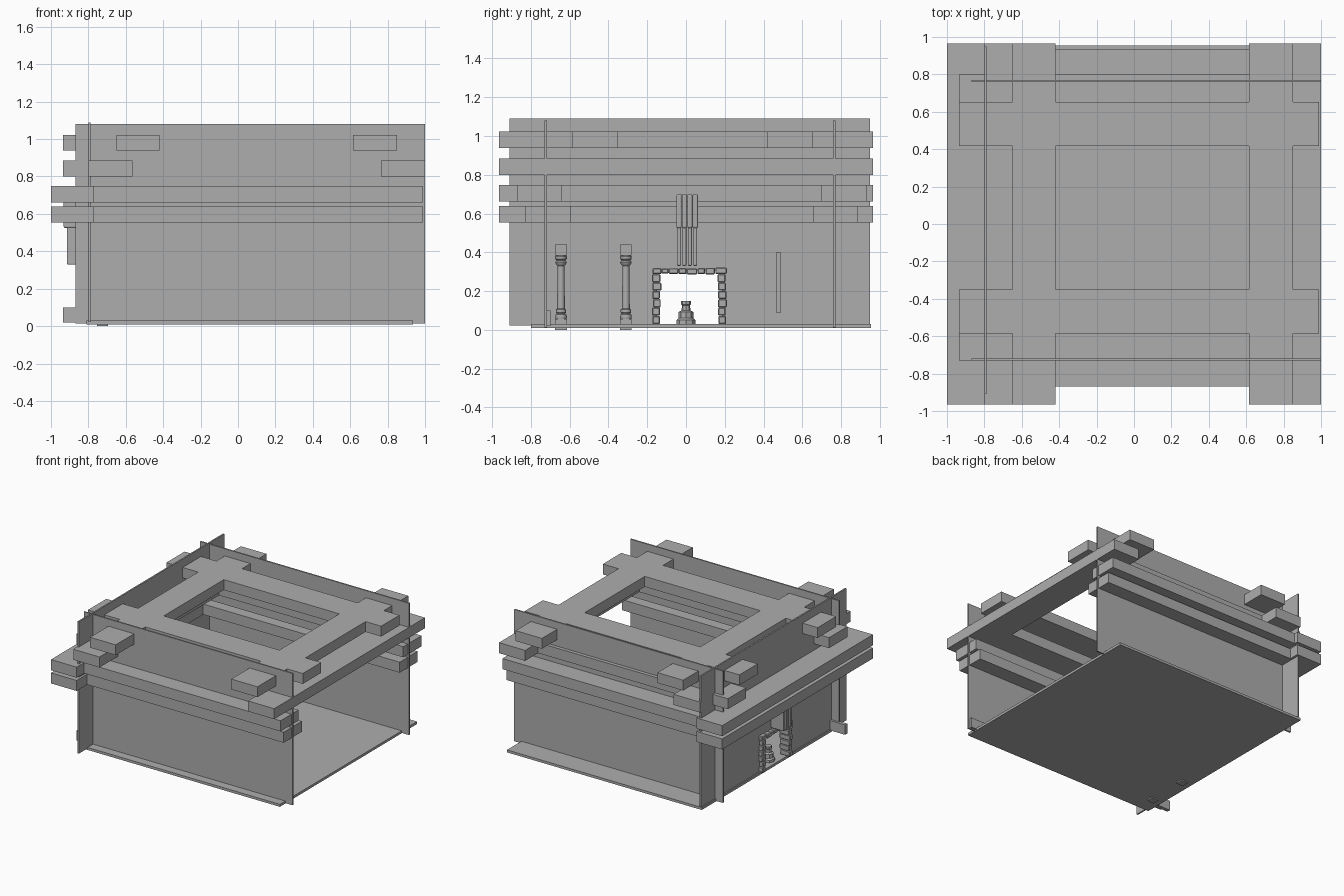
import bpy, bmesh, math, random

if "Cube" in bpy.data.objects:
    bpy.data.objects.remove(bpy.data.objects["Cube"])

random.seed(4)
grey = bpy.data.materials.new("plain_grey")
grey.diffuse_color = (0.42, 0.42, 0.42, 1)
grey.use_nodes = True
grey.node_tree.nodes["Principled BSDF"].inputs["Base Color"].default_value = grey.diffuse_color


def finish(name, bm):
    bmesh.ops.recalc_face_normals(bm, faces=bm.faces)
    me = bpy.data.meshes.new(name)
    bm.to_mesh(me)
    bm.free()
    ob = bpy.data.objects.new(name, me)
    bpy.context.collection.objects.link(ob)
    me.materials.append(grey)
    return ob


def box(name, x, y, z, bevel=0, segments=1):
    """Box from three (low, high) ranges, with optional rounded edges."""
    bm = bmesh.new()
    bmesh.ops.create_cube(bm, size=1)
    for v in bm.verts:
        for i, (a, b) in enumerate((x, y, z)):
            v.co[i] = a if v.co[i] < 0 else b
    if bevel:
        bmesh.ops.bevel(bm, geom=bm.edges[:], offset=bevel, segments=segments,
                        affect='EDGES', profile=0.5)
    return finish(name, bm)


def lathe(name, x, y, profile, sides):
    """Turned shape from (radius, height) points."""
    bm = bmesh.new()
    rings = []
    for r, z in profile:
        rings.append([bm.verts.new((x + r * math.cos(math.tau * i / sides),
                                    y + r * math.sin(math.tau * i / sides), z))
                      for i in range(sides)])
    for a, b in zip(rings, rings[1:]):
        for i in range(sides):
            j = (i + 1) % sides
            bm.faces.new((a[i], a[j], b[j], b[i]))
    bm.faces.new(rings[0][::-1])
    bm.faces.new(rings[-1])
    ob = finish(name, bm)
    for p in ob.data.polygons:
        p.use_smooth = True
    ob.data.set_sharp_from_angle(angle=math.radians(35))
    return ob


# Floor slab and the two side walls
box("floor", (-0.81, 0.935), (-0.80, 0.955), (0.01, 0.03))
box("front_wall", (-0.87, 1.0), (-0.73, -0.718), (0.013, 1.08))
box("back_wall", (-0.87, 1.0), (0.759, 0.771), (0.013, 1.08))
box("front_skirting", (-0.935, 0.985), (-0.729, -0.70), (0.02, 0.10))

# Left wall with the fireplace opening cut through
wall = box("left_wall", (-0.80, -0.788), (-0.91, 0.95), (0.022, 1.09))
cutter = box("fireplace_cutter", (-0.9, -0.7), (-0.15, 0.185), (-0.1, 0.305))
cutter.hide_render = True
cutter.hide_set(True)
cut = wall.modifiers.new("fireplace", 'BOOLEAN')
cut.object = cutter
cut.solver = 'EXACT'
bpy.context.view_layer.objects.active = wall
bpy.ops.object.modifier_apply(modifier=cut.name)
bpy.data.objects.remove(cutter)

# Stepped ceiling beams: (z, beams along x: start/end and y ranges, beams along y)
layers = [
    ((0.555, 0.640), (-0.99, 0.99), [(-0.83, -0.595), (0.655, 0.885)],
     [(-1.0, -0.77)]),
    ((0.662, 0.748), (-0.99, 0.99), [(-0.87, -0.64), (0.70, 0.935)],
     [(-1.0, -0.77)]),
    ((0.800, 0.885), (-0.935, 0.99), [(-0.73, -0.495), (0.565, 0.80)],
     [(-0.80, -0.565), (0.765, 1.0)]),
    ((0.938, 1.022), (-0.935, 0.99), [(-0.585, -0.35), (0.418, 0.652)],
     [(-0.65, -0.42), (0.615, 0.85)]),
]
for n, (z, span, along_x, along_y) in enumerate(layers, 1):
    for y in along_x:
        box(f"ceiling_beam_x_{n}", span, y, z)
    for x in along_y:
        box(f"ceiling_beam_y_{n}", x, (-0.965, 0.965), z)

# Turned columns with square caps and feet
for y in (-0.645, -0.31):
    x = -0.725
    box("column_foot", (x - 0.03, x + 0.03), (y - 0.03, y + 0.03), (0.0, 0.056))
    lathe("column_shaft", x, y,
          [(0.028, 0.056), (0.03, 0.066), (0.028, 0.078), (0.021, 0.082),
           (0.027, 0.09), (0.027, 0.104), (0.02, 0.11), (0.018, 0.33),
           (0.026, 0.338), (0.03, 0.35), (0.022, 0.358), (0.03, 0.366),
           (0.03, 0.378), (0.024, 0.384)], 16)
    box("column_cap", (x - 0.03, x + 0.03), (y - 0.03, y + 0.03), (0.384, 0.44))

# Rough stones round the fireplace
rnd = random.uniform
for y in (-0.152, 0.185):
    for k in range(6):
        z = 0.03 + k * 0.043
        c = y + rnd(-0.003, 0.003)
        w = rnd(0.019, 0.024)
        box("side_stone", (-0.835 + rnd(-.004, .004), -0.745 + rnd(-.004, .004)),
            (c - w, c + w), (z, z + 0.042), 0.005)
y = -0.172
for width in (0.045, 0.036, 0.05, 0.04, 0.055, 0.04, 0.05, 0.06):
    box("top_stone", (-0.835 + rnd(-.004, .004), -0.745 + rnd(-.004, .004)),
        (y, y + width), (0.288 + rnd(-.002, .002), 0.319 + rnd(-.003, .003)), 0.005)
    y += width + 0.001

# Flue slats over the fireplace, thinner below
for k in range(4):
    c = -0.036 + k * 0.028
    box("flue_upper", (-0.932, -0.66), (c - 0.0135, c + 0.0135), (0.525, 0.70),
        0.008, 3)
    box("flue_lower", (-0.915, -0.675), (c - 0.010, c + 0.010), (0.33, 0.53),
        0.006, 3)

# Small stove standing in the fireplace
lathe("hearth_stove", -0.74, 0.0,
      [(0.048, 0.03), (0.048, 0.05), (0.038, 0.06), (0.038, 0.092),
       (0.024, 0.10), (0.02, 0.125), (0.025, 0.13), (0.025, 0.148)], 8)

# Narrow upright strip on the left wall
box("wall_strip", (-0.79, -0.77), (0.465, 0.49), (0.09, 0.40))
